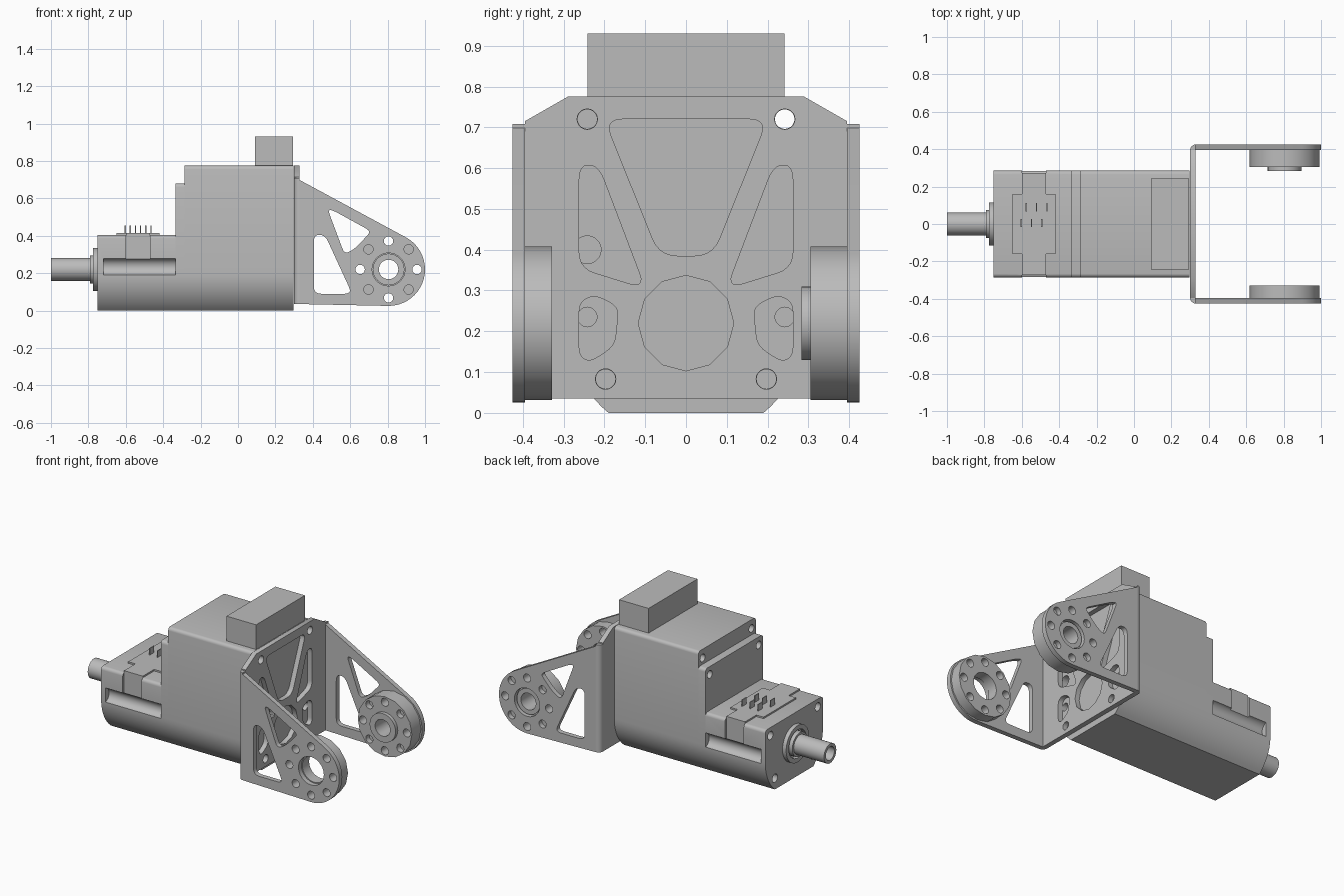
import bpy, bmesh
from math import sin, cos, pi, radians
from mathutils import Vector

if "Cube" in bpy.data.objects:
    bpy.data.objects.remove(bpy.data.objects["Cube"])

grey = bpy.data.materials.new("satin_grey")
grey.use_nodes = True
GREY = (0.5, 0.5, 0.5, 1)
grey.diffuse_color = GREY
grey.node_tree.nodes["Principled BSDF"].inputs["Base Color"].default_value = GREY

# Extrusion axis: profile (u, v) and depth w mapped to x, y, z
AXES = {"x": lambda u, v, w: (w, u, v),
        "y": lambda u, v, w: (u, w, v),
        "z": lambda u, v, w: (u, v, w)}


def finish(ob, angle=35):
    me = ob.data
    me.materials.clear()
    me.materials.append(grey)
    for p in me.polygons:
        p.material_index = 0
    me.shade_smooth()
    me.set_sharp_from_angle(angle=radians(angle))
    return ob


def evaluated_mesh(ob):
    dg = bpy.context.evaluated_depsgraph_get()
    return bpy.data.meshes.new_from_object(ob.evaluated_get(dg))


def prism(name, axis, loops, w0, w1):
    """Extrude an outline (first loop) with holes (other loops) from w0 to w1."""
    cu = bpy.data.curves.new(name, "CURVE")
    cu.dimensions, cu.fill_mode = "2D", "BOTH"
    cu.extrude = abs(w1 - w0) / 2
    for loop in loops:
        sp = cu.splines.new("POLY")
        sp.points.add(len(loop) - 1)
        for pt, (u, v) in zip(sp.points, loop):
            pt.co = (u, v, 0, 1)
        sp.use_cyclic_u = True
    tmp = bpy.data.objects.new(name + "_curve", cu)
    bpy.context.collection.objects.link(tmp)
    me = evaluated_mesh(tmp)
    bpy.data.objects.remove(tmp)
    bm = bmesh.new()
    bm.from_mesh(me)
    for v in bm.verts:
        v.co = AXES[axis](v.co.x, v.co.y, v.co.z + (w0 + w1) / 2)
    bmesh.ops.remove_doubles(bm, verts=bm.verts, dist=1e-5)
    bmesh.ops.recalc_face_normals(bm, faces=bm.faces)
    bm.to_mesh(me)
    bm.free()
    me.name = name
    ob = bpy.data.objects.new(name, me)
    bpy.context.collection.objects.link(ob)
    return finish(ob)


def cut(ob, cutters):
    for c in cutters:
        c.hide_render = True
        m = ob.modifiers.new("cut", "BOOLEAN")
        m.operation, m.solver, m.object = "DIFFERENCE", "EXACT", c
    me = evaluated_mesh(ob)
    ob.modifiers.clear()
    ob.data = me
    for c in cutters:
        bpy.data.objects.remove(c)
    return finish(ob)


def arc(cu, cv, r, a0, a1, n):
    return [(cu + r * cos(radians(a0 + (a1 - a0) * i / n)),
             cv + r * sin(radians(a0 + (a1 - a0) * i / n))) for i in range(n + 1)]


def circle(u, v, r, n=20):
    return arc(u, v, r, 0, 360, n)[:-1]


def rect(u0, u1, v0, v1):
    return [(u0, v0), (u1, v0), (u1, v1), (u0, v1)]


def rounded(pts, r, n=5):
    """Round the corners of a polygon."""
    out = []
    for i, p in enumerate(pts):
        p, a, b = Vector(p), Vector(pts[i - 1]), Vector(pts[(i + 1) % len(pts)])
        s = p + (a - p).normalized() * min(r, (a - p).length * 0.45)
        e = p + (b - p).normalized() * min(r, (b - p).length * 0.45)
        for k in range(n + 1):
            t = k / n
            out.append(tuple(s * (1 - t) ** 2 + p * 2 * t * (1 - t) + e * t * t))
    return out


def mirror(loop):
    return [(-u, v) for u, v in reversed(loop)]


def screw(u, v, w0, w1, r=0.024):
    return prism("hole_cutter", "x", [circle(u, v, r)], w0, w1)


# Housing: flat bottom, curved lower flanks, softened top edges
def section(top):
    half = arc(0.027, 0.2, 0.258, -50.8, 0, 10) + arc(0.265, top - 0.02, 0.02, 0, 90, 4)
    return half + mirror(half)


HUB_X, HUB_Z = 0.805, 0.22
housing = prism("main_housing", "x", [section(0.775)], -0.285, 0.298)
cut(housing, [screw(0.242, 0.72, -0.4, 0.4),
              screw(-0.242, 0.72, -0.4, -0.2), screw(-0.242, 0.72, 0.2, 0.4),
              screw(-0.242, 0.4, 0.25, 0.4, 0.034)]
    + [screw(s * 0.242, 0.235, 0.25, 0.4) for s in (-1, 1)]
    + [screw(s * 0.197, 0.083, 0.25, 0.4) for s in (-1, 1)])

rear_panel = prism("step_panel", "x", [section(0.68)], -0.335, -0.285)
cut(rear_panel, [screw(s * 0.242, 0.63, -0.4, -0.3) for s in (-1, 1)])

# Gearbox with side channels, strap notches and corner screw holes
gearbox = prism("gearbox", "x", [section(0.405)], -0.75, -0.335)
cutters = []
for s in (-1, 1):
    cutters += [prism("channel_cutter", "x", [circle(s * 0.295, 0.235, 0.046, 24)], -0.72, -0.32),
                prism("notch_cutter", "x", [rect(*sorted((s * 0.272, s * 0.32)), 0.27, 0.45)], -0.6, -0.47),
                screw(s * 0.235, 0.355, -0.8, -0.71, 0.026),
                screw(s * 0.19, 0.07, -0.8, -0.71, 0.026)]
cut(gearbox, cutters)

# Connector plate and pins
strap = [(-0.65, -0.16), (-0.6, -0.16), (-0.6, -0.272), (-0.47, -0.272),
         (-0.47, -0.16), (-0.42, -0.16)]
prism("connector_plate", "z", [strap + [(x, -y) for x, y in reversed(strap)]], 0.4, 0.415)
for i in range(3):
    for row, (x, y) in enumerate(((-0.603, 0.005), (-0.576, 0.09))):
        px = x + 0.055 * i
        prism(f"pin_{row}_{i}", "z", [rect(px - 0.003, px + 0.003, y - 0.022, y + 0.022)], 0.41, 0.456)

# Output shaft and its collars
for name, r, bore, x0, x1 in (("shaft", 0.061, 0.042, -1.0, -0.75),
                              ("inner_collar", 0.075, 0.055, -0.79, -0.75),
                              ("outer_collar", 0.115, 0.088, -0.775, -0.75)):
    prism(name, "x", [circle(0, HUB_Z, r, 32), circle(0, HUB_Z, bore, 32)], x0, x1)
prism("shaft_plug", "x", [circle(0, HUB_Z, 0.05, 24)], -0.9, -0.75)

# Block on top of the housing
prism("top_block", "z", [rect(0.09, 0.295, -0.242, 0.242)], 0.775, 0.93)

# Bracket base plate with lightening cut-outs
outline = [(0.395, 0.035), (0.395, 0.715), (0.29, 0.775)]
side_window = rounded([(-0.262, 0.607), (-0.215, 0.607), (-0.1, 0.305), (-0.262, 0.355)], 0.04)
low_window = rounded([(-0.262, 0.27), (-0.225, 0.29), (-0.165, 0.26),
                      (-0.175, 0.165), (-0.235, 0.125), (-0.262, 0.14)], 0.025)
top_window = rounded([(-0.2, 0.72), (0.2, 0.72), (0.065, 0.385), (-0.065, 0.385)], 0.045)
holes = [top_window, circle(0, HUB_Z, 0.117, 12)]
for loop in (side_window, low_window, circle(-0.242, 0.72, 0.025), circle(-0.197, 0.083, 0.025)):
    holes += [loop, mirror(loop)]
prism("bracket_base", "x", [outline + mirror(outline)] + holes, 0.3, 0.33)

# Bracket arms, bent corners and hubs
arm = [(0.33, 0.035), (0.33, 0.698)] + arc(HUB_X, HUB_Z, 0.195, 62, -90, 20)
windows = [rounded([(0.405, 0.405), (0.465, 0.405), (0.61, 0.09), (0.405, 0.09)], 0.04),
           rounded([(0.48, 0.54), (0.51, 0.535), (0.71, 0.425), (0.685, 0.395),
                    (0.63, 0.335), (0.57, 0.3)], 0.035)]
ring = [circle(HUB_X + 0.152 * cos(k * pi / 4), HUB_Z + 0.152 * sin(k * pi / 4), 0.025, 16)
        for k in range(8)]


def disc(r, n=32):
    return circle(HUB_X, HUB_Z, r, n)


for side, s in (("right", -1), ("left", 1)):
    prism(side + "_arm", "y", [arm, disc(0.088)] + windows + ring, s * 0.395, s * 0.425)
    bend = [(0.33, s * 0.395)] + arc(0.33, s * 0.395, 0.03, 180, 180 - s * 90, 6)
    prism(side + "_bend", "z", [bend], 0.035, 0.708)

prism("right_hub", "y", [disc(0.188, 16), disc(0.082)] + ring, -0.395, -0.328)
# The left hub's diagonal holes are blind, the others go through
prism("left_hub_inner", "y", [disc(0.188, 16), disc(0.052)] + ring, 0.305, 0.34)
prism("left_hub_outer", "y", [disc(0.188, 16), disc(0.052)] + ring[::2], 0.34, 0.395)
prism("left_hub_boss", "y", [disc(0.09), disc(0.052)], 0.283, 0.305)
prism("left_hub_ring", "y", [disc(0.08), disc(0.052)], 0.395, 0.412)
